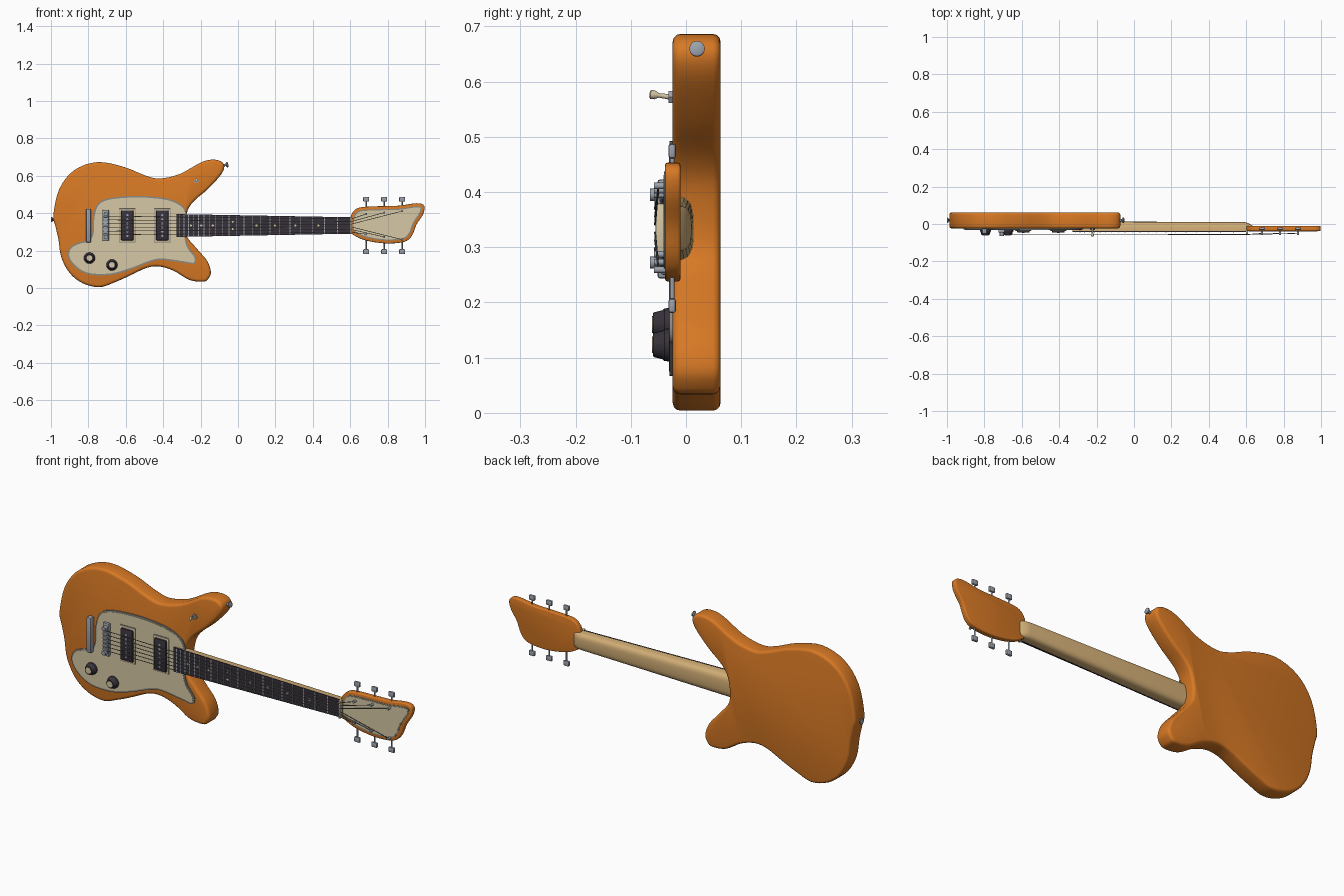
import bpy, bmesh, math
from mathutils import Vector

cube = bpy.data.objects.get("Cube")
if cube:
    bpy.data.objects.remove(cube)


def material(name, r, g, b):
    m = bpy.data.materials.new(name)
    m.use_nodes = True
    m.diffuse_color = (r, g, b, 1)
    m.node_tree.nodes["Principled BSDF"].inputs["Base Color"].default_value = (r, g, b, 1)
    return m


ORANGE = material("orange lacquer", .68, .19, .018)
CREAM = material("cream plastic", .68, .58, .38)
MAPLE = material("pale maple", .64, .42, .18)
SILVER = material("brushed metal", .33, .36, .41)
EDGE = material("grey edging", .26, .26, .24)
DARK = material("dark rosewood", .04, .032, .045)


def finish(name, bm, mat, bevel=0, segments=3):
    """Round the sharp edges, shade smooth and link the object."""
    bmesh.ops.recalc_face_normals(bm, faces=bm.faces[:])
    if bevel:
        sharp = [e for e in bm.edges if e.calc_face_angle(0) > .8]
        bmesh.ops.bevel(bm, geom=sharp, offset=bevel, segments=segments,
                        profile=.5, affect='EDGES', clamp_overlap=True)
    mesh = bpy.data.meshes.new(name)
    bm.to_mesh(mesh)
    bm.free()
    mesh.materials.append(mat)
    mesh.shade_smooth()
    mesh.set_sharp_from_angle(angle=math.radians(35))
    ob = bpy.data.objects.new(name, mesh)
    bpy.context.collection.objects.link(ob)
    return ob


def skin(rings):
    """Join rings of equal size into a closed solid."""
    bm = bmesh.new()
    loops = [[bm.verts.new(p) for p in ring] for ring in rings]
    n = len(loops[0])
    for a, b in zip(loops, loops[1:]):
        for i in range(n):
            j = (i + 1) % n
            bm.faces.new((a[i], a[j], b[j], b[i]))
    bm.faces.new(loops[0])
    bm.faces.new(loops[-1])
    return bm


def smooth_outline(points, steps=4):
    """Closed spline through points given in hundredths."""
    pts = [Vector(p) / 100 for p in points]
    n, out = len(pts), []
    for i in range(n):
        a, b, c, d = (pts[(i + k) % n] for k in (-1, 0, 1, 2))
        for s in range(steps):
            t = s / steps
            out.append(b + (c - a) * t / 2 + (a * 2 - b * 5 + c * 4 - d) * t * t / 2
                       + (b * 3 - a - c * 3 + d) * t ** 3 / 2)
    return out


def inset(outline, distance):
    """Shrink a clockwise outline."""
    out = []
    for i, p in enumerate(outline):
        t = (outline[(i + 1) % len(outline)] - outline[i - 1]).normalized()
        out.append(p + Vector((t.y, -t.x)) * distance)
    return out


def slab(name, outline, front, back, mat, bevel=0):
    rings = [[(p.x, y, p.y) for p in outline] for y in (front, back)]
    return finish(name, skin(rings), mat, bevel)


def box(name, x, y, z, mat, bevel=0):
    rings = [[(x[0], v, z[0]), (x[1], v, z[0]), (x[1], v, z[1]), (x[0], v, z[1])] for v in y]
    return finish(name, skin(rings), mat, bevel, 2)


def turned(name, start, end, profile, mat, sides=16):
    """Lathe a (position along axis, radius) profile between two points."""
    start, end = Vector(start), Vector(end)
    axis = end - start
    turn = axis.to_track_quat('Z', 'Y')
    rings = []
    for t, r in profile:
        rings.append([start + axis * t + turn @ Vector(
            (r * math.cos(k * math.tau / sides), r * math.sin(k * math.tau / sides), 0))
            for k in range(sides)])
    return finish(name, skin(rings), mat)


def rod(name, start, end, radius, mat, sides=12):
    return turned(name, start, end, [(0, radius), (1, radius)], mat, sides)


# Body
body = smooth_outline([
    (-98.7, 39), (-95.5, 53), (-87.5, 63), (-75, 67.3), (-61, 64.7), (-50, 60.3), (-42, 58.5),
    (-31, 61), (-19, 67.5), (-11.5, 68.5), (-7.5, 66), (-8.8, 61), (-16, 53), (-24, 46),
    (-27.5, 39.5), (-28, 29), (-22, 21), (-16.5, 14.5), (-14.5, 8.5), (-15.8, 5), (-18.5, 3.4),
    (-26, 4.3), (-34, 9), (-42, 11.5), (-49, 10.7), (-58, 6.5), (-66, 3), (-74, .4), (-83, 2.5),
    (-90, 8), (-94.5, 16.5), (-96, 26), (-97.6, 33)])
slab("body", body, -.024, .0625, ORANGE, .014)

# Pickguard with its edging
guard = smooth_outline([
    (-78, 29), (-77.5, 38), (-75, 45), (-68, 48.2), (-53, 49.2), (-39, 48), (-31, 45),
    (-27.5, 40), (-28, 29), (-26.5, 22), (-22.5, 16.5), (-23.5, 12.8), (-29, 13.5),
    (-41, 15), (-48, 13.5), (-57, 10), (-68, 7), (-80, 7.3), (-87.5, 11.5), (-91, 17),
    (-89.5, 22), (-84.5, 24.5), (-80.5, 25.5)])
slab("pickguard_edge", guard, -.0295, -.023, EDGE)
slab("pickguard", inset(guard, .008), -.031, -.025, CREAM)

# Headstock with its face plate
head = smooth_outline([
    (59.7, 35), (61, 40), (65, 43), (75, 43.7), (86, 44), (95.5, 45.3), (99.5, 44),
    (99, 39.5), (95.5, 34), (93, 28), (89, 24.7), (79, 23.8), (68, 25.5), (61.5, 28.5),
    (59.7, 31)])
slab("headstock", head, -.038, -.01, ORANGE, .005)
slab("headstock_edge", inset(head, .016), -.0395, -.037, EDGE)
slab("headstock_plate", inset(head, .022), -.041, -.037, CREAM)

# Neck with a rounded back that thins into the headstock
NUT, BRIDGE, MID = .605, -.7, .334


def half_width(x):
    return .043 + .017 * (NUT - x) / (NUT + .33)


rings = []
for x, back in ((-.33, .014), (.59, .01), (.61, .005), (.63, -.006), (.645, -.02)):
    ring = []
    for k in range(15):
        a = math.pi * k / 14
        c, s = math.cos(a), max(math.sin(a), 0)
        ring.append((x, -.037 + (back + .037) * s ** .5,
                     MID + half_width(x) * math.copysign(abs(c) ** .6, c)))
    rings.append(ring)
finish("neck", skin(rings), MAPLE)

# Fretboard, frets and position dots
rings = []
for x in (-.33, NUT):
    w = half_width(x) + .001
    rings.append([(x, -.037, MID - w), (x, -.043, MID - w), (x, -.043, MID + w), (x, -.037, MID + w)])
finish("fretboard", skin(rings), DARK)


def fret_x(n):
    return NUT - (NUT - BRIDGE) * (1 - 2 ** (-n / 12))


for n in range(1, 22):
    x, w = fret_x(n), half_width(fret_x(n))
    box(f"fret_{n}", (x - .002, x + .002), (-.0455, -.042), (MID - w, MID + w), SILVER)
for n in (3, 5, 7, 9, 12, 15, 17, 19):
    x = (fret_x(n) + fret_x(n - 1)) / 2
    for z in ((MID - .02, MID + .02) if n == 12 else (MID,)):
        rod("position_dot", (x, -.042, z), (x, -.0437, z), .006, CREAM)
box("nut", (.598, .61), (-.055, -.035), (MID - .045, MID + .045), CREAM, .002)

# Pickups with cream frames and metal poles
STRINGS = [(k - 2.5) / 2.5 for k in range(6)]
for name, x in (("bridge", -.592), ("neck", -.405)):
    box(f"{name}_pickup_edge", (x - .045, x + .045), (-.034, -.03), (.243, .427), EDGE, .002)
    box(f"{name}_pickup_frame", (x - .042, x + .042), (-.037, -.03), (.246, .424), CREAM, .002)
    box(f"{name}_pickup", (x - .033, x + .033), (-.046, -.03), (.255, .415), DARK, .004)
    for s in STRINGS:
        z = MID + .055 * s
        rod(f"{name}_pole", (x, -.044, z), (x, -.048, z), .006, SILVER)

# Bridge with posts and saddles, and the tailpiece bar
box("bridge_base", (-.725, -.69), (-.046, -.03), (.25, .417), SILVER, .005)
for z in (.272, .395):
    rod("bridge_post", (-.707, -.03, z), (-.707, -.065, z), .011, SILVER, 16)
for s in STRINGS:
    z = MID + .05 * s
    box("saddle", (-.72, -.695), (-.054, -.044), (z - .006, z + .006), SILVER, .002)
box("tailpiece", (-.812, -.786), (-.052, -.024), (.243, .423), SILVER, .006)

# Tuners: three on each side, with strings running to their posts
for k, s in enumerate(STRINGS):
    side = 1 if k > 2 else -1
    order = 5 - k if side > 0 else k
    x = .685 + .096 * order
    z = (.395 + .008 * order) if side > 0 else (.287 - .014 * order)
    rod("tuner_post", (x, -.036, z), (x, -.058, z), .006, SILVER)
    edge = MID + side * .14
    rod("tuner_shaft", (x, -.025, z), (x, -.025, edge), .004, SILVER)
    box("tuner_button", (x - .016, x + .016), (-.032, -.018),
        (edge - .013, edge + .013), SILVER, .005)
    start = (BRIDGE, -.055, MID + .05 * s)
    at_nut = (NUT, -.056, MID + .035 * s)
    rod("string", start, at_nut, .0018, EDGE, 6)
    rod("string_end", at_nut, (x, -.05, z), .0018, EDGE, 6)

# Control knobs
for name, x, z in (("volume", -.794, .16), ("tone", -.674, .123)):
    turned(f"{name}_knob", (x, -.03, z), (x, -.06, z),
           [(0, .03), (.3, .029), (.4, .026), (.92, .022), (1, .02)], DARK, 24)
    rod(f"{name}_knob_cap", (x, -.059, z), (x, -.0615, z), .015, CREAM, 20)

# Toggle switch
rod("switch_nut", (-.222, -.023, .572), (-.222, -.032, .572), .013, SILVER, 6)
turned("switch_lever", (-.222, -.028, .572), (-.222, -.066, .577),
       [(0, .005), (.55, .004), (.75, .008), (.95, .008), (1, .005)], CREAM)

# Strap buttons
BUTTON = [(0, .009), (.3, .006), (.6, .007), (.75, .014), (.92, .014), (1, .009)]
turned("horn_strap_button", (-.085, .02, .655), (-.052, .02, .66), BUTTON, SILVER)
turned("end_strap_button", (-.975, .02, .366), (-1, .02, .366), BUTTON, SILVER)
